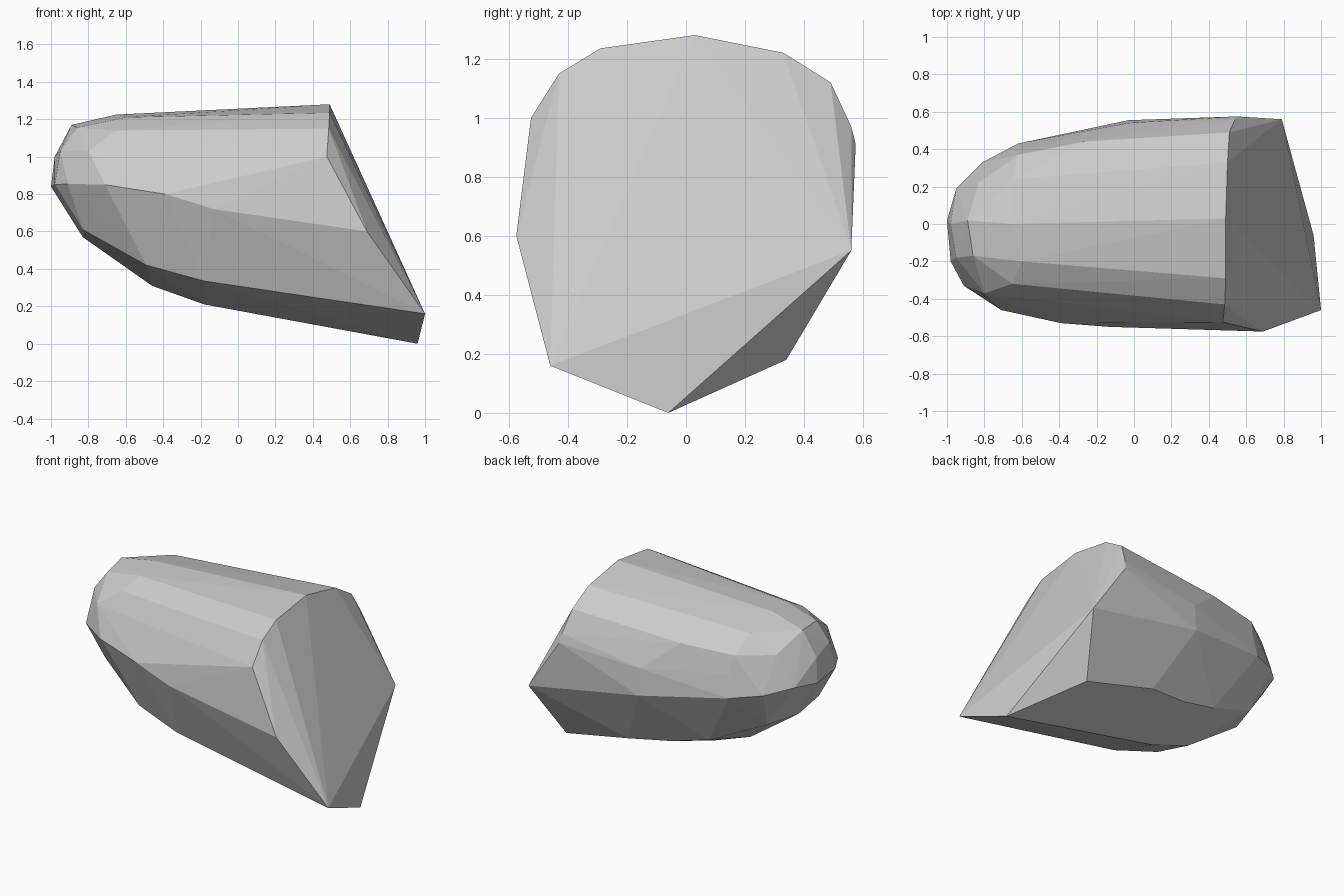
import bpy, bmesh

# Lengthwise rails of the faceted shell, each running from the slanted cut end to the nose
rails = {
    "ridge": [(.49, .03, 1.28), (-.65, 0, 1.225), (-.89, .02, 1.17)],
    "back_shoulder": [(.50, .33, 1.22), (-.65, .24, 1.17)],
    "back_upper": [(.51, .49, 1.12), (-.27, .44, 1.075), (-.62, .37, 1.06), (-.83, .22, 1.06)],
    "back_side": [(.54, .56, .97), (.55, .575, .91), (-.03, .54, .88), (-.60, .405, .94)],
    "back_widest": [(.79, .56, .55), (-.03, .555, .70),
                    (-.62, .43, .79), (-.81, .33, .82), (-.95, .19, .86)],
    "back_bottom": [(.66, .34, .18), (.17, .38, .29), (-.12, .33, .33), (-.38, .30, .395), (-.75, .20, .56)],
    "keel": [(.96, -.06, 0), (-.18, -.035, .21), (-.46, -.035, .31), (-.83, -.02, .57)],
    "front_bottom": [(1, -.46, .16), (-.18, -.40, .335), (-.49, -.36, .42), (-.83, -.24, .61)],
    "front_widest": [(.69, -.575, .60), (-.13, -.55, .72), (-.39, -.53, .80),
                     (-.71, -.46, .85), (-.91, -.33, .855), (-.98, -.20, .85)],
    "front_side": [(.475, -.525, 1.0), (-.80, -.37, 1.03), (-.95, -.18, 1.03)],
    "front_upper": [(.485, -.43, 1.15), (-.65, -.32, 1.14)],
    "front_shoulder": [(.49, -.29, 1.235), (-.60, -.20, 1.21), (-.86, -.17, 1.155)],
    "nose": [(-.98, 0, 1.0), (-1, .02, .84)],
}

# Stretch a tight faceted skin over the rails
bm = bmesh.new()
for rail in rails.values():
    for p in rail:
        bm.verts.new(p)
bmesh.ops.convex_hull(bm, input=list(bm.verts))
loose = [v for v in bm.verts if not v.link_faces]
bmesh.ops.delete(bm, geom=loose, context='VERTS')
bmesh.ops.recalc_face_normals(bm, faces=list(bm.faces))

mesh = bpy.data.meshes.new("faceted_shell")
bm.to_mesh(mesh)
bm.free()

# Plain grey, flat faces
grey = bpy.data.materials.new("light_grey")
grey.diffuse_color = (.6, .6, .6, 1)
mesh.materials.append(grey)
bpy.context.collection.objects.link(bpy.data.objects.new("faceted_shell", mesh))
